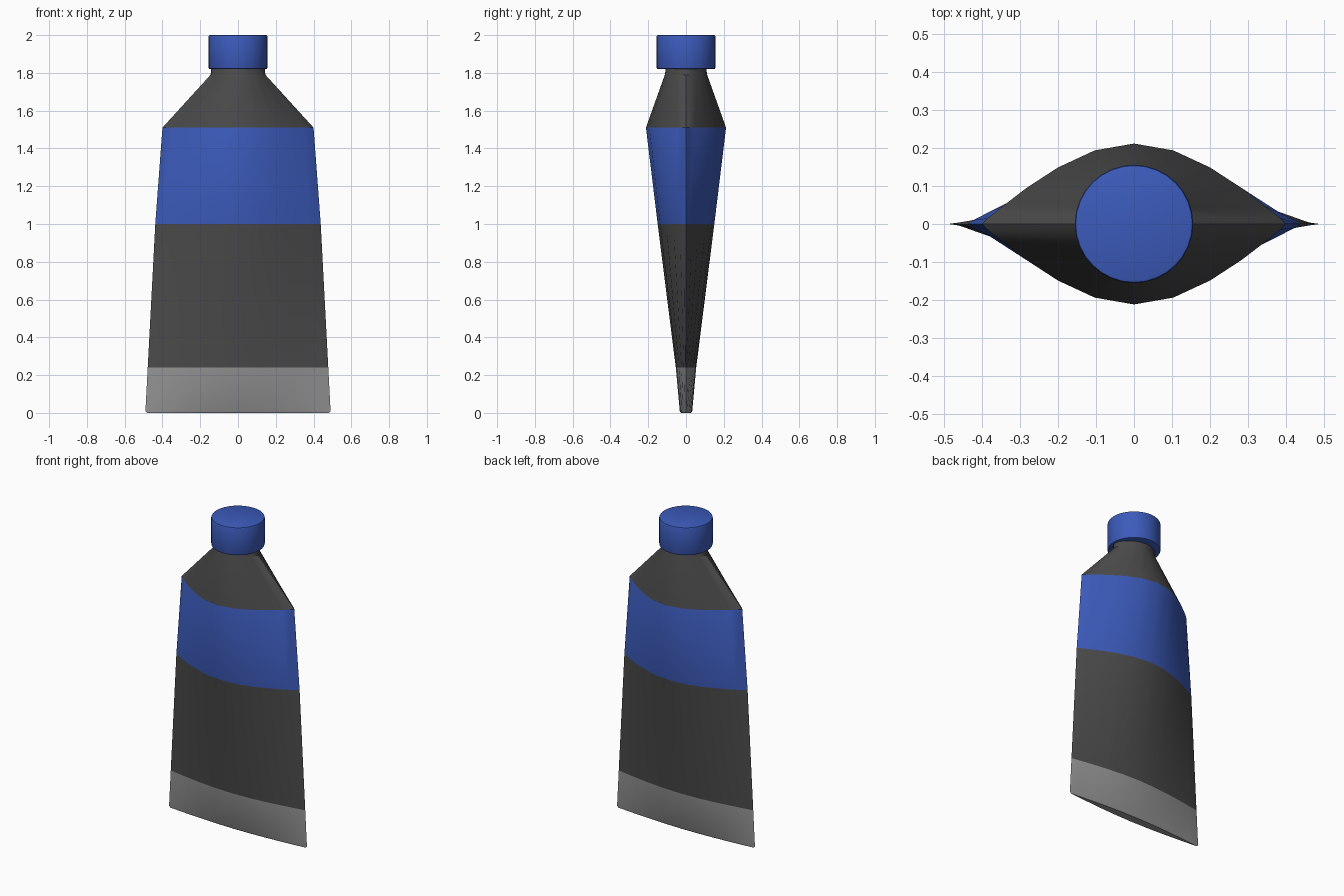
import bpy, bmesh, math

if "Cube" in bpy.data.objects:
    bpy.data.objects.remove(bpy.data.objects["Cube"])

def material(name, color):
    m = bpy.data.materials.new(name)
    m.diffuse_color = (*color, 1)
    m.use_nodes = True
    m.node_tree.nodes["Principled BSDF"].inputs["Base Color"].default_value = m.diffuse_color
    return m

dark = material("dark_grey", (0.07, 0.07, 0.07))
blue = material("blue", (0.045, 0.105, 0.50))
pale = material("pale_grey", (0.30, 0.30, 0.30))

# Quarter of the pinched lens section: depth factor every 15 degrees
LENS = [1, 0.915, 0.704, 0.45, 0.22, 0.07, 0]

def section(bm, z, half_width, half_depth, roundness):
    ring = []
    for i in range(24):
        a = math.radians(15 * i)
        q = i % 12
        lens = LENS[min(q, 12 - q)] if i % 12 else 1
        y = lens * (1 - roundness) + abs(math.cos(a)) * roundness
        sign = 1 if math.cos(a) >= 0 else -1
        ring.append(bm.verts.new((half_width * math.sin(a), -sign * half_depth * y, z)))
    return ring

def build(name, bm, mats):
    bmesh.ops.recalc_face_normals(bm, faces=bm.faces)
    mesh = bpy.data.meshes.new(name)
    bm.to_mesh(mesh)
    bm.free()
    for m in mats:
        mesh.materials.append(m)
    obj = bpy.data.objects.new(name, mesh)
    bpy.context.collection.objects.link(obj)
    bpy.ops.object.select_all(action='DESELECT')
    obj.select_set(True)
    bpy.context.view_layer.objects.active = obj
    bpy.ops.object.shade_smooth_by_angle(angle=math.radians(30))
    return obj

# Tube body: height, half width, half depth, roundness, material of the band above
LEVELS = [
    (0.00, 0.480, 0.027, 0.0, 0),
    (0.01, 0.490, 0.033, 0.0, 0),
    (0.24, 0.478, 0.054, 0.0, 1),
    (1.00, 0.438, 0.150, 0.0, 2),
    (1.51, 0.400, 0.212, 0.0, 1),
    (1.79, 0.145, 0.112, 0.6, 1),
    (1.84, 0.140, 0.105, 0.8, 1),
]
bm = bmesh.new()
rings = [section(bm, *level[:4]) for level in LEVELS]
for level, low, high in zip(LEVELS, rings, rings[1:]):
    for i in range(24):
        j = (i + 1) % 24
        bm.faces.new((low[i], low[j], high[j], high[i])).material_index = level[4]
bm.faces.new(rings[0])
bm.faces.new(rings[-1]).material_index = 1
build("tube_body", bm, [pale, dark, blue])

# Screw cap with softened rims
bm = bmesh.new()
bmesh.ops.create_cone(bm, cap_ends=True, segments=32, radius1=0.156, radius2=0.156, depth=0.18)
bmesh.ops.translate(bm, vec=(0, 0, 1.91), verts=bm.verts)
rims = [e for e in bm.edges if abs(e.verts[0].co.z - e.verts[1].co.z) < 1e-4]
bmesh.ops.bevel(bm, geom=rims, offset=0.008, segments=2, affect='EDGES', profile=0.5)
build("cap", bm, [blue])
